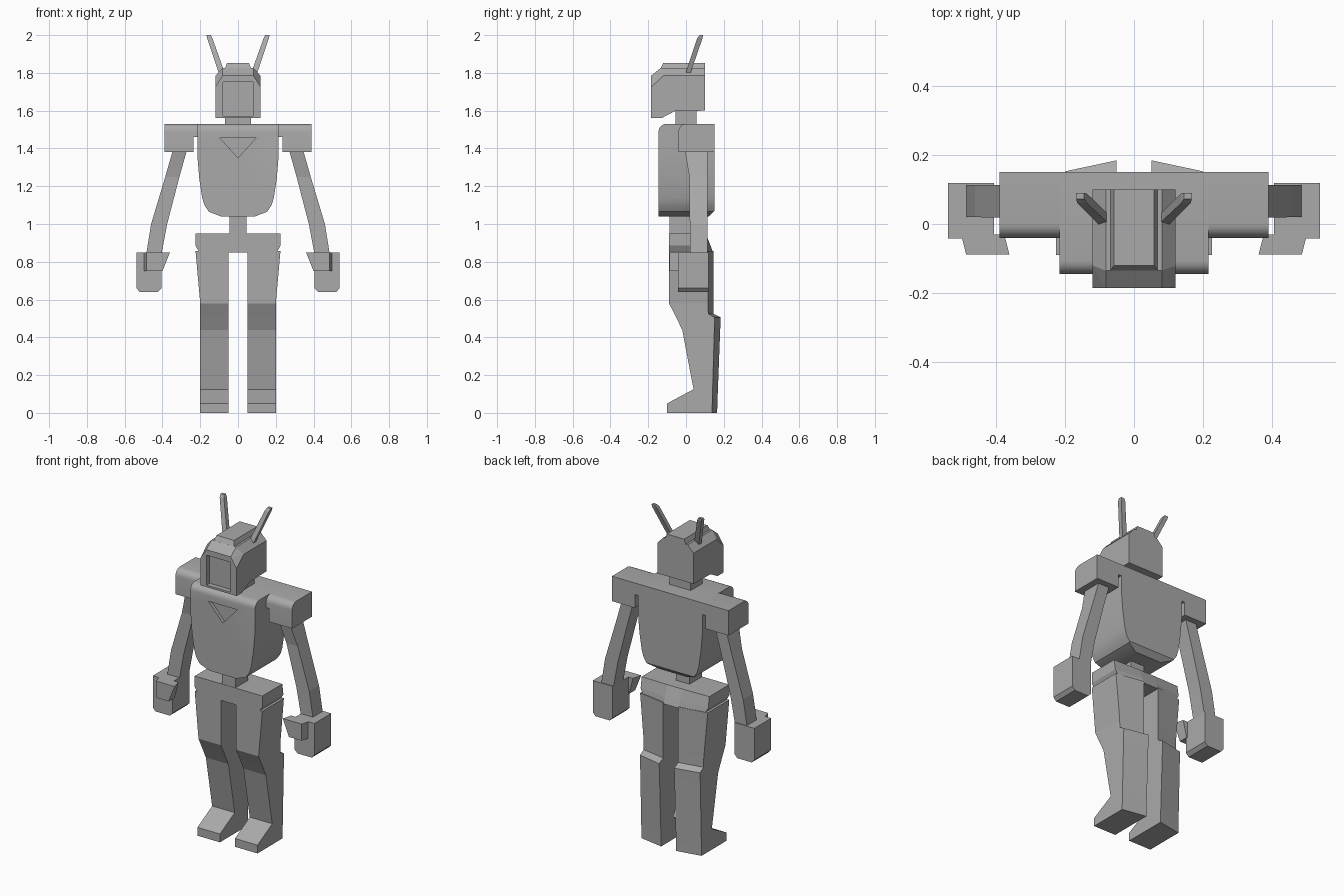
import bpy, bmesh, math

if "Cube" in bpy.data.objects:
    bpy.data.objects.remove(bpy.data.objects["Cube"])

grey = bpy.data.materials.new("plain_grey")
grey.diffuse_color = (0.40, 0.40, 0.40, 1)
grey.use_nodes = True
grey.node_tree.nodes["Principled BSDF"].inputs["Base Color"].default_value = grey.diffuse_color


def finish(name, bm, smooth=None):
    bmesh.ops.recalc_face_normals(bm, faces=bm.faces)
    me = bpy.data.meshes.new(name)
    bm.to_mesh(me)
    bm.free()
    me.materials.append(grey)
    ob = bpy.data.objects.new(name, me)
    bpy.context.collection.objects.link(ob)
    if smooth:
        shade(ob, smooth)
    return ob


def select(ob):
    bpy.ops.object.select_all(action='DESELECT')
    ob.select_set(True)
    bpy.context.view_layer.objects.active = ob


def shade(ob, angle):
    select(ob)
    bpy.ops.object.shade_smooth_by_angle(angle=math.radians(angle))


def loft(name, rings, smooth=None):
    """Skin a stack of point rings and cap both ends."""
    bm = bmesh.new()
    vs = [[bm.verts.new(p) for p in r] for r in rings]
    n = len(vs[0])
    for a, b in zip(vs, vs[1:]):
        for i in range(n):
            j = (i + 1) % n
            bm.faces.new((a[i], a[j], b[j], b[i]))
    bm.faces.new(vs[0])
    bm.faces.new(vs[-1])
    return finish(name, bm, smooth)


def rect(x0, x1, y0, y1, z):
    return [(x0, y0, z), (x1, y0, z), (x1, y1, z), (x0, y1, z)]


def box(name, x0, x1, y0, y1, z0, z1):
    return loft(name, [rect(x0, x1, y0, y1, z0), rect(x0, x1, y0, y1, z1)])


def front_prism(name, pts, y0, y1):
    return loft(name, [[(x, y, z) for x, z in pts] for y in (y0, y1)])


def side_prism(name, pts, x0, x1, smooth=None):
    return loft(name, [[(x, y, z) for y, z in pts] for x in (x0, x1)], smooth)


def both(right):
    """Right half outline, bottom to top, completed by its mirror image."""
    return right + [(-x, z) for x, z in reversed(right)]


def arc(cy, cz, r, n=5):
    """Rounded upper front corner, from front to top."""
    return [(cy - r * math.cos(t), cz + r * math.sin(t))
            for t in (math.pi / 2 * i / n for i in range(n + 1))]


def boolean(ob, tool, op):
    mod = ob.modifiers.new("cut", 'BOOLEAN')
    mod.object, mod.operation, mod.solver = tool, op, 'EXACT'
    select(ob)
    bpy.ops.object.modifier_apply(modifier=mod.name)
    bpy.data.objects.remove(tool)


# Head: side profile limited by a faceted shell
head = side_prism("head", [(-.185, 1.56), (-.13, 1.56), (-.06, 1.597), (.10, 1.60),
                           (.10, 1.825), (-.135, 1.825), (-.185, 1.785)], -.2, .2)
bm = bmesh.new()
for s in (-1, 1):
    for x, y, z in [(.12, .2, 1.5), (.12, .2, 1.785), (.08, .2, 1.826), (.12, -.19, 1.5),
                    (.12, -.19, 1.72), (.08, -.19, 1.783), (.12, -.12, 1.785), (.08, -.135, 1.826)]:
        bm.verts.new((s * x, y, z))
bmesh.ops.convex_hull(bm, input=bm.verts)
boolean(head, finish("shell", bm), 'INTERSECT')
boolean(head, box("face_cutter", -.08, .08, -.25, -.155, 1.572, 1.752), 'DIFFERENCE')

# Crest on top of the head, neck
crest_base = [(-.072, -.14, 1.815), (.072, -.14, 1.815), (.072, .10, 1.815), (-.072, .10, 1.815)]
loft("crest", [crest_base, rect(-.058, .058, -.12, .10, 1.853)])
box("neck", -.07, .07, -.055, .055, 1.52, 1.61)

# Chest: front outline combined with side profile, triangular recess
chest = front_prism("chest", both([(.09, 1.04), (.155, 1.065), (.178, 1.10), (.19, 1.14),
                                   (.205, 1.24), (.215, 1.36), (.215, 1.53)]), -.145, .15)
boolean(chest, side_prism("chest_side", [(.11, 1.03), (.15, 1.07), (.15, 1.54), (-.10, 1.54)][:2]
                          + [(.15, 1.53)] + arc(-.105, 1.49, .04)[::-1] + [(-.145, 1.03)],
                          -.3, .3), 'INTERSECT')
boolean(chest, front_prism("triangle_cutter", [(-.095, 1.455), (0, 1.35), (.095, 1.455)],
                           -.2, -.125), 'DIFFERENCE')
shade(chest, 28)

# Waist and pelvis
box("waist", -.045, .045, -.088, .03, .94, 1.06)


def pelvis_ring(z, x, outer, inner):
    return [(-x, -.09, z), (x, -.09, z), (x, outer, z), (.05, inner, z), (-.05, inner, z), (-x, outer, z)]


loft("pelvis", [pelvis_ring(.85, .205, .115, .143), pelvis_ring(.885, .225, .11, .13),
                pelvis_ring(.95, .225, .10, .104)])

for s, side in ((1, "right"), (-1, "left")):
    # Antenna
    loft(side + "_antenna", [rect(s * .07, s * .102, -.002, .024, 1.80),
                             rect(s * .136, s * .164, .06, .088, 1.985),
                             rect(s * .144, s * .167, .072, .09, 2.0)])
    # Shoulder block and its narrow bridge to the chest
    side_prism(side + "_shoulder", [(.15, 1.38), (.15, 1.53)] + arc(0, 1.49, .04)[::-1]
               + [(-.04, 1.38)], s * .235, s * .388, 28)
    side_prism(side + "_shoulder_bridge", [(.15, 1.46), (.15, 1.53)] + arc(0, 1.49, .04)[::-1]
               + [(-.04, 1.46)], s * .20, s * .235, 28)
    # Arm
    loft(side + "_arm", [rect(s * .268, s * .342, -.008, .113, 1.40),
                         rect(s * .31, s * .385, .018, .113, 1.25),
                         rect(s * .375, s * .46, .02, .113, 1.0),
                         rect(s * .405, s * .486, .02, .113, .84)])
    # Hand and thumb
    front_prism(side + "_hand", [(s * x, z) for x, z in
                [(.425, .64), (.52, .64), (.538, .66), (.538, .85), (.405, .85), (.405, .66)]],
                -.042, .118)
    loft(side + "_thumb", [
        [(s * .40, -.088, .75), (s * .485, -.088, .75), (s * .50, -.03, .75), (s * .40, -.03, .75)],
        [(s * .36, -.088, .85), (s * .485, -.088, .85), (s * .50, -.03, .85), (s * .375, -.03, .85)]])
    # Leg with foot: height, front, outer back, inner back, outer width
    rings = []
    for z, f, bo, bi, x in [(0, -.10, .138, .165, .20), (.05, -.10, .139, .166, .20),
                            (.125, .04, .141, .169, .20), (.44, -.02, .15, .181, .20),
                            (.505, -.052, .152, .184, .20), (.525, -.062, .118, .146, .20),
                            (.58, -.09, .117, .146, .20), (.858, -.09, .115, .145, .225)]:
        rings.append([(s * .05, f, z), (s * x, f, z), (s * x, bo, z), (s * .05, bi, z)])
    loft(side + "_leg", rings)
